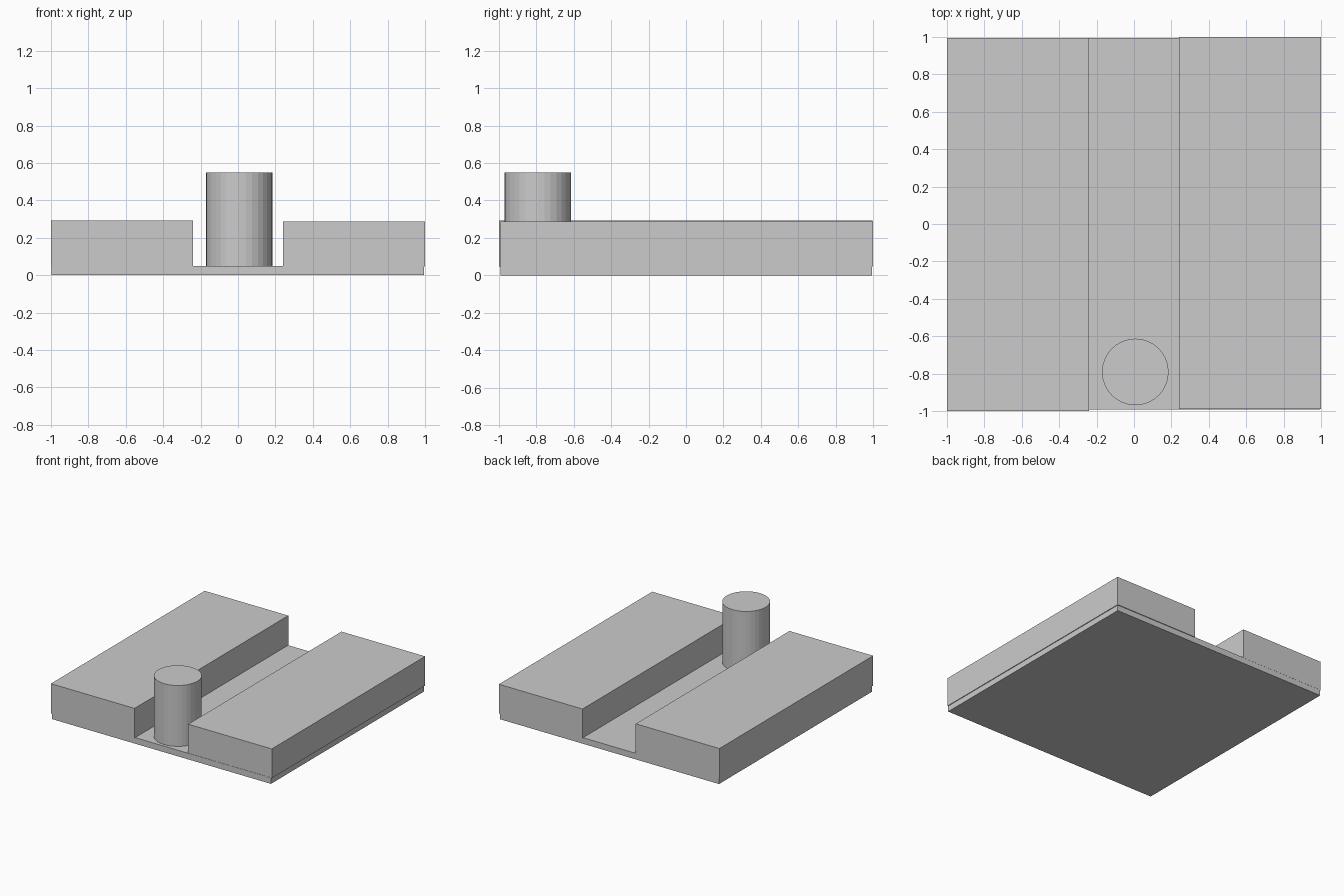
import bpy

if "Cube" in bpy.data.objects:
    bpy.data.objects.remove(bpy.data.objects["Cube"])


def box(name, x, y, z):
    """Box from (min, max) ranges on each axis."""
    lo, hi = zip(x, y, z)
    bpy.ops.mesh.primitive_cube_add(size=1, location=[(a + b) / 2 for a, b in zip(lo, hi)])
    ob = bpy.context.object
    ob.name = name
    ob.scale = [b - a for a, b in zip(lo, hi)]
    bpy.ops.object.transform_apply(location=False, rotation=False, scale=True)
    return ob


# thin base plate
box("base_plate", (-0.996, 0.994), (-0.992, 0.994), (0, 0.05))

# two raised slabs with a channel between them
box("left_slab", (-1.0, -0.24), (-1.0, 0.995), (0.047, 0.293))
box("right_slab", (0.24, 1.0), (-0.99, 1.0), (0.047, 0.288))

# upright post standing in the channel
bpy.ops.mesh.primitive_cylinder_add(vertices=32, radius=0.178, depth=0.503,
                                    location=(0.007, -0.791, 0.2985))
bpy.context.object.name = "post"
